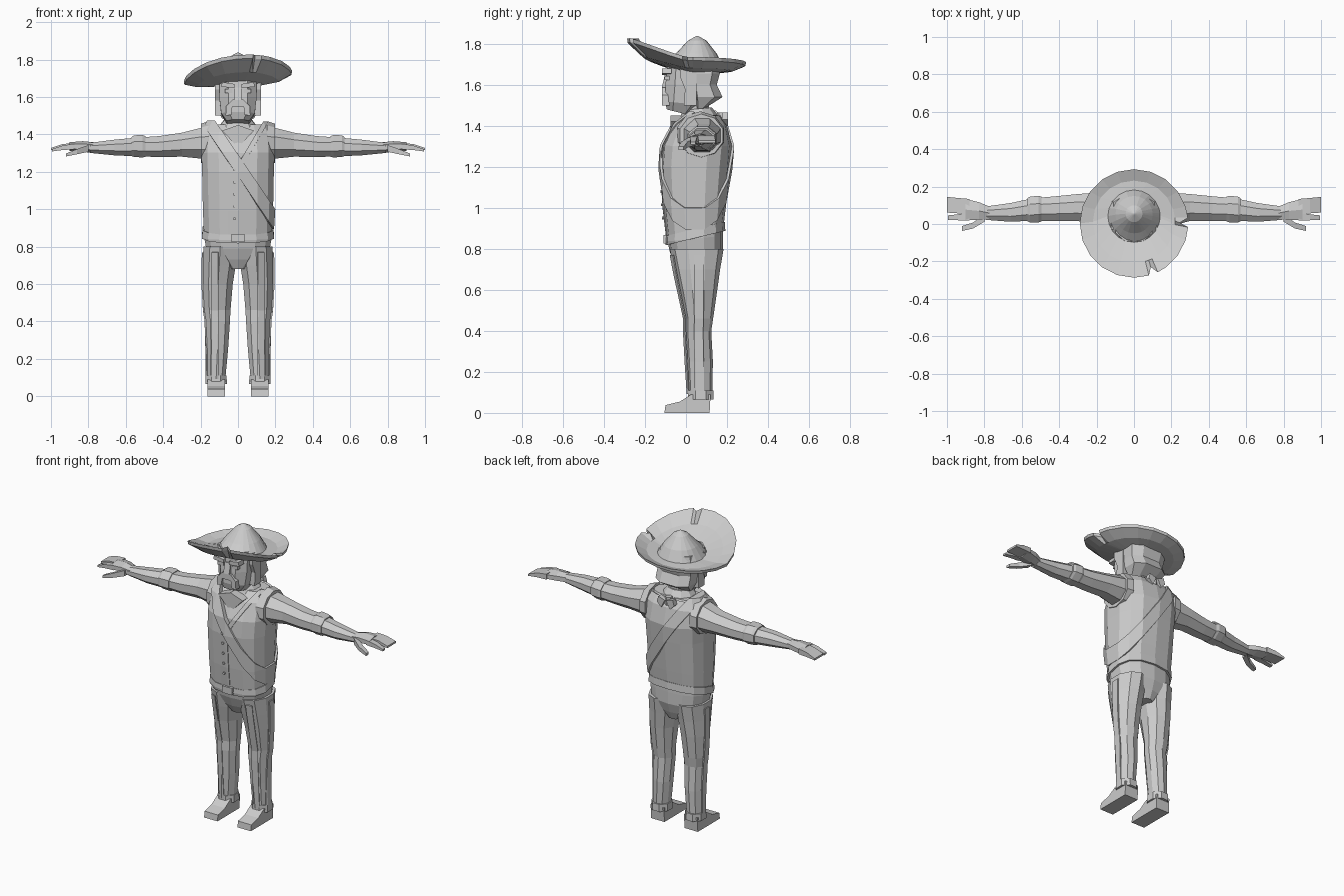
import bpy, bmesh, math
from mathutils import Vector

grey = bpy.data.materials.new("plain_grey")
grey.diffuse_color = (0.6, 0.6, 0.6, 1)


def finish(name, bm, mirror=False):
    bmesh.ops.recalc_face_normals(bm, faces=bm.faces)
    me = bpy.data.meshes.new(name)
    bm.to_mesh(me)
    bm.free()
    me.materials.append(grey)
    ob = bpy.data.objects.new(name, me)
    bpy.context.collection.objects.link(ob)
    if mirror:
        ob.modifiers.new("Mirror", 'MIRROR')
    return ob


def skin(name, rings, mirror=False):
    """Join rings of points into a closed skin with end caps."""
    bm = bmesh.new()
    rows = [[bm.verts.new(p) for p in r] for r in rings]
    n = len(rows[0])
    for a, b in zip(rows, rows[1:]):
        for i in range(n):
            j = (i + 1) % n
            bm.faces.new((a[i], a[j], b[j], b[i]))
    bm.faces.new(rows[0])
    bm.faces.new(rows[-1])
    return finish(name, bm, mirror)


def loft(name, secs, n=8, axis='z', mirror=False, power=1.0):
    """Sections are (t, c1, c2, r1, r2[, tilt]) along the axis."""
    k = 1 / math.cos(math.pi / n) ** power
    rings = []
    for t, c1, c2, r1, r2, *tilt in secs:
        ring = []
        for i in range(n):
            a = 2 * math.pi * (i + 0.5) / n
            ca, sa = math.cos(a), math.sin(a)
            u = math.copysign(abs(ca) ** power, ca) * r1 * k
            v = math.copysign(abs(sa) ** power, sa) * r2 * k
            h = t + (tilt[0] * v if tilt else 0)
            ring.append((c1 + u, c2 + v, h) if axis == 'z' else (h, c1 + u, c2 + v))
        rings.append(ring)
    return skin(name, rings, mirror)


def prism(name, pts, lo, hi, axis='y', mirror=False):
    """Extrude an outline: (x, z) along y or (y, z) along x."""
    def put(p, d):
        return (p[0], d, p[1]) if axis == 'y' else (d, p[0], p[1])
    return skin(name, [[put(p, lo) for p in pts], [put(p, hi) for p in pts]], mirror)


def band(name, src, planes, off, mirror=False):
    """Garment layer: inflated copy of a part, kept in front of each plane."""
    bm = bmesh.new()
    bm.from_mesh(src.data)
    bm.normal_update()
    moves = [(v, v.normal * off) for v in bm.verts]
    for v, d in moves:
        v.co += d
    for co, no in planes:
        bmesh.ops.bisect_plane(bm, geom=bm.verts[:] + bm.edges[:] + bm.faces[:],
                               plane_co=co, plane_no=Vector(no).normalized(),
                               clear_inner=True)
    ob = finish(name, bm)
    s = ob.modifiers.new("Solidify", 'SOLIDIFY')
    s.thickness, s.offset = off, -1
    if mirror:
        ob.modifiers.new("Mirror", 'MIRROR')
    return ob


# Feet and legs
prism("foot", [(-.105, 0), (.115, 0), (.12, .09), (.025, .09), (-.03, .055), (-.1, .038)],
      .07, .163, 'x', True)
leg = loft("leg", [(.1, .117, .07, .05, .055), (.25, .11, .068, .057, .06),
                   (.4, .107, .06, .064, .06), (.46, .11, .065, .07, .064),
                   (.6, .108, .06, .08, .088), (.7, .1, .055, .088, .106),
                   (.8, .095, .052, .09, .125)], 10, mirror=True)
loft("trouser_cuff", [(.065, .117, .072, .058, .063), (.11, .117, .072, .056, .061)], 8, mirror=True)
band("leg_side_stripe", leg, [((0, .04, 0), (0, 1, 0)), ((0, .085, 0), (0, -1, 0)),
                              ((.13, 0, 0), (1, 0, 0)), ((0, 0, .77), (0, 0, -1))], .008, True)
band("leg_front_seam", leg, [((.105, 0, 0), (1, 0, 0)), ((.14, 0, 0), (-1, 0, 0)),
                             ((0, .03, 0), (0, -1, 0)), ((0, 0, .77), (0, 0, -1))], .006, True)

# Hips and belt
pelvis = loft("pelvis", [(.68, 0, .055, .045, .085), (.73, 0, .052, .1, .108),
                         (.79, 0, .05, .17, .128), (.85, 0, .046, .18, .132, .1),
                         (.92, 0, .046, .178, .13, .2)], 14, power=.8)
band("belt", pelvis, [((0, -.09, .82), (0, -.24, 1)), ((0, -.09, .865), (0, .24, -1))], .013)
prism("belt_buckle", [(-.035, .825), (.035, .825), (.035, .868), (-.035, .868)], -.11, -.08)

# Torso and open vest
torso = loft("shirt_torso", [(.89, 0, .043, .172, .126, .15), (1.0, 0, .043, .174, .135, .05),
                             (1.2, 0, .046, .178, .152), (1.3, 0, .054, .182, .153),
                             (1.4, 0, .066, .176, .118), (1.452, 0, .075, .152, .075)],
             14, power=.75)
band("vest_back", torso, [((0, .04, 0), (0, 1, 0)), ((0, 0, 1.45), (0, 0, -1))], .014)
band("vest_front", torso, [((0, .04, 0), (0, -1, 0)), ((.004, 0, 0), (1, 0, 0)),
                           ((0, 0, 1.24), (1.7, 0, -1))], .014, True)
band("vest_lapel", torso, [((0, .04, 0), (0, -1, 0)), ((.004, 0, 0), (1, 0, 0)),
                           ((0, 0, 1.24), (1.7, 0, -1)), ((0, 0, 1.19), (-1.7, 0, 1))], .02, True)
band("vest_placket", torso, [((0, .03, 0), (0, -1, 0)), ((-.05, 0, 0), (1, 0, 0)),
                             ((.012, 0, 0), (-1, 0, 0)), ((0, 0, 1.25), (0, 0, -1))], .019)
for i in range(5):
    z = .95 + i * .065
    y = -.112 - .018 * (z - .95) / .25
    prism("button", [(-.019 + .008 * math.cos(a * math.pi / 3), z + .008 * math.sin(a * math.pi / 3))
                     for a in range(6)], y - .004, y + .015)

# Shoulder belt across the chest and back
band("shoulder_belt", torso, [((-.165, 0, 1.42), (.5, 0, .34)),
                              ((-.11, 0, 1.455), (-.5, 0, -.34))], .026)

# Arms, cuffs and armholes
loft("armhole_rim", [(.155, .07, 1.355, .115, .11), (.198, .075, 1.352, .105, .1)],
     10, 'x', True)
loft("arm", [(.14, .072, 1.357, .095, .09), (.21, .08, 1.352, .087, .08),
             (.3, .088, 1.345, .072, .064), (.42, .082, 1.335, .066, .056),
             (.54, .078, 1.333, .06, .05), (.66, .062, 1.33, .05, .042),
             (.79, .058, 1.328, .036, .027)], 8, 'x', True)
loft("sleeve_cuff", [(.495, .08, 1.335, .066, .055), (.51, .08, 1.337, .071, .06),
                     (.555, .077, 1.337, .069, .058), (.57, .077, 1.335, .062, .051)],
     8, 'x', True)

# Hands
loft("palm", [(.77, .058, 1.33, .034, .024), (.83, .07, 1.335, .047, .025),
              (.9, .077, 1.335, .056, .02)], 6, 'x', True)
loft("fingers", [(.88, .092, 1.337, .042, .017), (.94, .098, 1.334, .041, .014),
                 (1.0, .103, 1.322, .042, .006)], 4, 'x', True)
loft("index_finger", [(.88, .037, 1.335, .018, .015), (.94, .036, 1.328, .016, .012),
                      (.995, .034, 1.315, .012, .006)], 4, 'x', True)
loft("thumb", [(.8, .032, 1.325, .02, .018), (.86, -.008, 1.308, .016, .014),
               (.92, -.024, 1.29, .013, .008)], 4, 'x', True)

# Neck and neckerchief
loft("neck", [(1.38, 0, .06, .07, .065), (1.56, 0, .045, .065, .06)], 8)
loft("neckerchief", [(1.36, 0, .055, .09, .095), (1.41, 0, .06, .112, .105, .15),
                     (1.45, 0, .06, .095, .085, .1), (1.482, 0, .055, .07, .068, .1)], 10)
prism("neckerchief_point", [(-.085, 1.42), (0, 1.33), (.085, 1.42), (0, 1.45)], -.075, -.02)
loft("neckerchief_knot", [(1.415, 0, .172, .022, .02), (1.465, 0, .172, .018, .018)], 6)
prism("knot_tail", [(.005, 1.45), (.05, 1.465), (.06, 1.43), (.03, 1.4)], .175, .205, 'y', True)

# Head
loft("face", [(1.465, 0, -.035, .06, .058, -.25), (1.51, 0, -.015, .09, .088, -.1),
              (1.6, 0, -.005, .1, .095), (1.72, 0, 0, .1, .09)], 8, power=.75)
loft("hair", [(1.485, 0, .07, .085, .022), (1.54, 0, .098, .115, .08),
              (1.6, 0, .082, .115, .068), (1.655, 0, .088, .122, .077),
              (1.72, 0, .08, .11, .07)], 8, power=.75)
prism("sideburn", [(-.03, 1.71), (.05, 1.71), (.05, 1.5), (-.01, 1.5), (-.005, 1.58), (-.03, 1.64)],
      .085, .123, 'x', True)
prism("moustache", [(-.066, 1.5), (-.064, 1.55), (-.03, 1.586), (.03, 1.586), (.064, 1.55),
                    (.066, 1.5), (.036, 1.505), (.03, 1.548), (-.03, 1.548), (-.036, 1.505)],
      -.116, -.08)
prism("nose", [(-.118, 1.585), (-.08, 1.575), (-.08, 1.65), (-.103, 1.65)], -.02, .02, 'x')
prism("eyebrow", [(.02, 1.648), (.09, 1.655), (.085, 1.68), (.02, 1.67)], -.118, -.07, 'y', True)
prism("eye", [(.03, 1.622), (.07, 1.622), (.07, 1.642), (.03, 1.642)], -.104, -.08, 'y', True)

# Wide hat with an upturned front and two nicks in the rim
angles = sorted([i * 18 for i in range(20) if i not in (0, 16)] + [-4, 1, 6, 286, 291, 296])
nicks = {1: .245, 291: .25}


def hat_ring(r, base, rise, lean, cy, nick=False):
    ring = []
    for d in angles:
        a = math.radians(d)
        rr = nicks.get(d, r) if nick else r
        f = max(0, -math.sin(a))
        ring.append((rr * math.cos(a), cy + rr * math.sin(a),
                     base + rise * f ** 1.2 + lean * math.cos(a)))
    return ring


skin("hat", [hat_ring(.004, 1.838, 0, 0, .055), hat_ring(.045, 1.815, 0, 0, .055),
             hat_ring(.1, 1.752, 0, 0, .05), hat_ring(.14, 1.69, .025, .005, .042),
             hat_ring(.22, 1.687, .075, .014, .012), hat_ring(.29, 1.71, .115, .026, .003, True),
             hat_ring(.287, 1.692, .112, .026, .003, True), hat_ring(.22, 1.667, .065, .014, .012),
             hat_ring(.12, 1.658, .02, .003, .042)])
